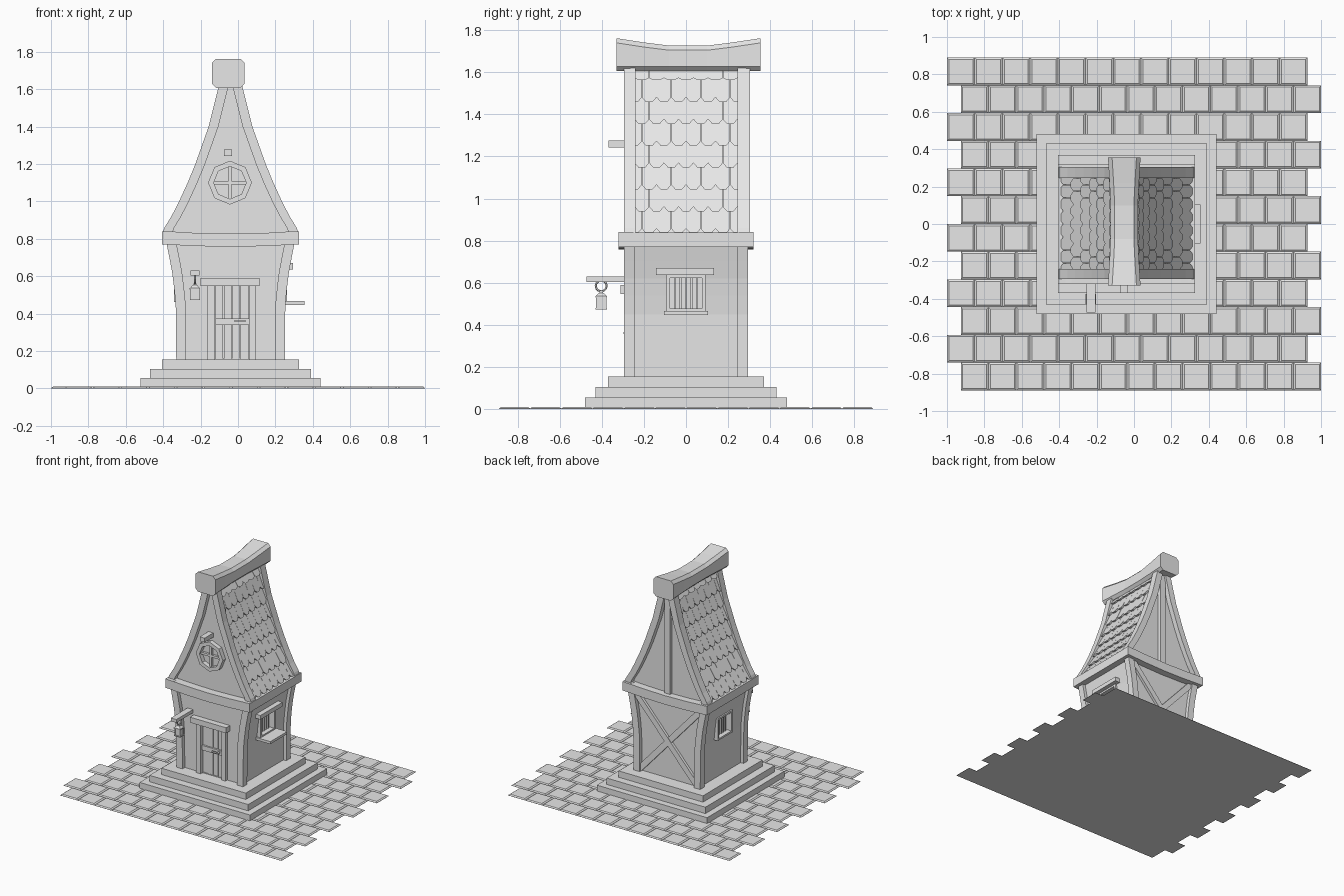
import bpy
import bmesh
from math import cos, sin, pi
from mathutils import Vector

if "Cube" in bpy.data.objects:
    bpy.data.objects.remove(bpy.data.objects["Cube"])

GREY = (0.8, 0.8, 0.8, 1.0)
mat = bpy.data.materials.new("plain grey")
mat.use_nodes = True
mat.diffuse_color = GREY
mat.node_tree.nodes["Principled BSDF"].inputs["Base Color"].default_value = GREY

CX = -0.04          # centre line of the house
WALL = 0.265        # half depth of the walls


def make(name, solids):
    """One object from several solids, each a list of rings joined in order."""
    bm = bmesh.new()
    for rings in solids:
        vs = [[bm.verts.new(p) for p in ring] for ring in rings]
        n = len(vs[0])
        for a, b in zip(vs, vs[1:]):
            for i in range(n):
                j = (i + 1) % n
                bm.faces.new((a[i], a[j], b[j], b[i]))
        bm.faces.new(vs[0][::-1])
        bm.faces.new(vs[-1])
    bmesh.ops.recalc_face_normals(bm, faces=bm.faces)
    mesh = bpy.data.meshes.new(name)
    bm.to_mesh(mesh)
    bm.free()
    mesh.materials.append(mat)
    obj = bpy.data.objects.new(name, mesh)
    bpy.context.collection.objects.link(obj)
    return obj


def rect(x0, x1, y0, y1, z):
    return [(x0, y0, z), (x1, y0, z), (x1, y1, z), (x0, y1, z)]


def box(x0, x1, y0, y1, z0, z1, inset=0):
    return [rect(x0, x1, y0, y1, z0),
            rect(x0 + inset, x1 - inset, y0 + inset, y1 - inset, z1)]


def prism(pts, y0, y1):
    return [[(x, y, z) for x, z in pts] for y in (y0, y1)]


def beam(p, q, width, y0, y1):
    """Straight bar in the xz plane."""
    p, q = Vector(p), Vector(q)
    d = (q - p).normalized() * width / 2
    n = Vector((-d.y, d.x))
    return prism([p + n, p - n, q - n, q + n], y0, y1)


def half(profile, z):
    for (z0, a), (z1, b) in zip(profile, profile[1:]):
        if z <= z1:
            return a + (b - a) * (z - z0) / (z1 - z0)
    return profile[-1][1]


def solid(profile, inset):
    """Symmetric outline of a wall or gable."""
    right = [(CX + h - inset, z) for z, h in profile]
    left = [(CX - h + inset, z) for z, h in profile]
    return right + left[::-1]


def strip(profile, side, width):
    """Curved board following the outer edge of a profile."""
    outer = [(CX + side * h, z) for z, h in profile]
    inner = [(CX + side * max(h - width, 0.005), z) for z, h in profile]
    return outer + inner[::-1]


WALLS = [(0.15, 0.29), (0.45, 0.293), (0.54, 0.302), (0.62, 0.312), (0.7, 0.327), (0.79, 0.345)]
ROOF = [(0.82, 0.367), (0.86, 0.353), (0.92, 0.316), (1.0, 0.275), (1.1, 0.229),
        (1.2, 0.188), (1.4, 0.117), (1.62, 0.062)]

# Paving in staggered rows
P = 0.1482
paving = []
for row in range(12):
    y = -0.889 + row * P
    start = -1 if row % 2 else -0.926
    for col in range(13):
        x = start + col * P
        paving.append(box(x, x + P, y, y + P, 0, 0.002))
        paving.append(box(x, x + P, y, y + P, 0.002, 0.009, 0.01))
make("paving_stones", paving)

# Steps
for i, (w, d, z0, z1) in enumerate([(0.48, 0.48, 0, 0.055), (0.43, 0.43, 0.055, 0.105),
                                    (0.367, 0.37, 0.105, 0.155)]):
    make(f"step_{i + 1}", [box(CX - w, CX + w, -d, d, z0, z1)])

# Walls with recesses for the door and side windows
walls = make("walls", [prism(solid(WALLS, 0.025), -WALL, WALL)])
cutter = make("cutter", [box(-0.123, 0.06, -0.4, -0.245, 0.16, 0.55),
                         box(CX + 0.215, CX + 0.5, -0.08, 0.08, 0.475, 0.625),
                         box(CX - 0.5, CX - 0.215, -0.08, 0.08, 0.475, 0.625)])
cutter.hide_render = True
mod = walls.modifiers.new("openings", "BOOLEAN")
mod.object = cutter
mod.operation = "DIFFERENCE"
mod.solver = "EXACT"
dg = bpy.context.evaluated_depsgraph_get()
cut_mesh = bpy.data.meshes.new_from_object(walls.evaluated_get(dg))
walls.modifiers.clear()
walls.data = cut_mesh
bpy.data.objects.remove(cutter)

# Corner posts and gable boards
ENDS = [(-0.295, -0.243), (0.243, 0.295)]
make("corner_posts", [prism(strip(WALLS, s, 0.053), *e) for s in (-1, 1) for e in ENDS])
make("gable_boards", [prism(strip(ROOF, s, 0.052), *e) for s in (-1, 1)
                      for e in [(-0.295, -0.24), (0.245, 0.305)]])
make("gable", [prism(solid(ROOF, 0.035), -0.26, 0.265)])

# Belt beams, sagging a little in the front and back
sag = [(-0.367, 0), (-0.18, 0.009), (0, 0.013), (0.18, 0.009), (0.367, 0)]
belt = [(CX + x, 0.84 - s) for x, s in sag] + [(CX + x, 0.77 - s) for x, s in sag[::-1]]
make("belt_beams", [prism(belt, -0.322, -0.25), prism(belt, 0.25, 0.322)]
     + [box(CX + s * 0.331 - 0.036, CX + s * 0.331 + 0.036, -0.318, 0.318, 0.77, 0.838)
        for s in (-1, 1)])

# Roof tiles with chamfered lower corners, half a tile offset in every other row
TILE = [(-1, 1), (1, 1), (1, 0.17), (0.45, 0), (-0.45, 0), (-1, 0.17)]
tiles = []
for side in (-1, 1):
    for row in range(8):
        z0 = 0.835 + row * 0.104
        z1 = min(z0 + 0.125, 1.62)
        h0, h1 = half(ROOF, z0) - 0.008, half(ROOF, z1) - 0.03
        for col in range(8):
            mid = -0.245 + (col + 0.5 * (row % 2)) * 0.07
            ring = []
            for u, t in TILE:
                y = min(max(mid + u * 0.0345, -0.245), 0.25)
                ring.append((h0 + (h1 - h0) * t, y, z0 + (z1 - z0) * t))
            if max(r[1] for r in ring) - min(r[1] for r in ring) > 0.02:
                tiles.append([[(CX + side * (h - k), y, z) for h, y, z in ring]
                              for k in (0, 0.016)])
make("roof_tiles", tiles)

# Sagging ridge cap
rings = []
for y, w, top in [(-0.33, 0.087, 1.762), (-0.2, 0.079, 1.742), (-0.08, 0.073, 1.727),
                  (0.1, 0.073, 1.727), (0.22, 0.079, 1.742), (0.355, 0.087, 1.762)]:
    c, x, low = 0.022, CX - 0.012, 1.606
    rings.append([(x - w, y, low + c), (x - w + c, y, low), (x + w - c, y, low),
                  (x + w, y, low + c), (x + w, y, top - c), (x + w - c, y, top),
                  (x - w + c, y, top), (x - w, y, top - c)])
make("ridge_cap", [rings])

# Back timbers
make("back_cross_braces", [beam((CX - s * 0.255, 0.165), (CX + s * 0.285, 0.765), 0.045,
                                0.25, 0.284 + s * 0.002) for s in (-1, 1)])
make("back_gable_post", [box(CX - 0.025, CX + 0.025, 0.25, 0.29, 0.83, 1.61)])

# Door
make("door_frame", [box(-0.166, -0.123, -0.288, -0.24, 0.155, 0.55),
                    box(0.06, 0.093, -0.288, -0.24, 0.155, 0.55)])
make("door_lintel", [box(-0.2, 0.115, -0.312, -0.24, 0.547, 0.59)])
make("door_planks", [box(-0.121 + i * 0.045, -0.08 + i * 0.045, -0.26 - 0.003 * (i % 2), -0.24,
                         0.157, 0.548) for i in range(4)])
make("door_rail", [box(-0.121, 0.058, -0.275, -0.24, 0.338, 0.375)])
make("door_handle", [box(-0.02, 0.04, -0.298, -0.29, 0.355, 0.366),
                     box(0.025, 0.037, -0.298, -0.27, 0.355, 0.366)])

# Side windows
for side, name in ((1, "left"), (-1, "right")):
    def slab(h0, h1, y0, y1, z0, z1):
        a, b = sorted((CX + side * h0, CX + side * h1))
        return box(a, b, y0, y1, z0, z1)
    make(name + "_window_frame",
         [slab(0.25, 0.302, s * 0.085 - 0.008, s * 0.085 + 0.008, 0.463, 0.637) for s in (-1, 1)]
         + [slab(0.25, 0.302, -0.077, 0.077, z, z + 0.014) for z in (0.463, 0.623)])
    make(name + "_window_bars", [slab(0.255, 0.268, y - 0.005, y + 0.005, 0.475, 0.625)
                                 for y in (-0.052, -0.026, 0, 0.026, 0.052)])
    if side > 0:
        make("left_window_lintel", [slab(0.265, 0.335, -0.142, 0.132, 0.637, 0.67)])
        make("left_window_sill", [slab(0.25, 0.395, -0.105, 0.105, 0.446, 0.466)])

# Octagonal gable window
WX, WZ = -0.043, 1.1


def spoke(r, i):
    return (WX + r * cos(i * pi / 4), WZ + r * sin(i * pi / 4))


make("round_window_frame", [prism([spoke(0.117, i), spoke(0.117, i + 1), spoke(0.087, i + 1),
                                   spoke(0.087, i)], -0.295, -0.25) for i in range(8)])
make("round_window_bars", [beam(spoke(0.09, 0), spoke(0.09, 4), 0.018, -0.278, -0.25),
                           beam(spoke(0.09, 2), spoke(0.09, 6), 0.018, -0.28, -0.25)])
make("hoist_beam", [box(-0.075, -0.033, -0.368, -0.25, 1.243, 1.277)])

# Lantern on its bracket
LX, LY = -0.23, -0.403
make("lantern_bracket", [box(LX - 0.024, LX + 0.024, -0.472, -0.26, 0.604, 0.63)])
bpy.ops.mesh.primitive_torus_add(location=(LX, LY, 0.585), rotation=(0, pi / 2, 0),
                                 major_radius=0.026, minor_radius=0.005,
                                 major_segments=12, minor_segments=6)
ring = bpy.context.object
ring.name = "lantern_ring"
ring.data.materials.append(mat)


def block(w, z0, z1, inset=0):
    return box(LX - w, LX + w, LY - w, LY + w, z0, z1, inset)


make("lantern", [block(0.027, 0.472, 0.48), block(0.021, 0.48, 0.53),
                 block(0.028, 0.53, 0.537), block(0.026, 0.537, 0.552, 0.014),
                 block(0.008, 0.552, 0.562)]
     + [box(LX + a * 0.021 - 0.004, LX + a * 0.021 + 0.004, LY + b * 0.021 - 0.004,
            LY + b * 0.021 + 0.004, 0.48, 0.53) for a in (-1, 1) for b in (-1, 1)])
